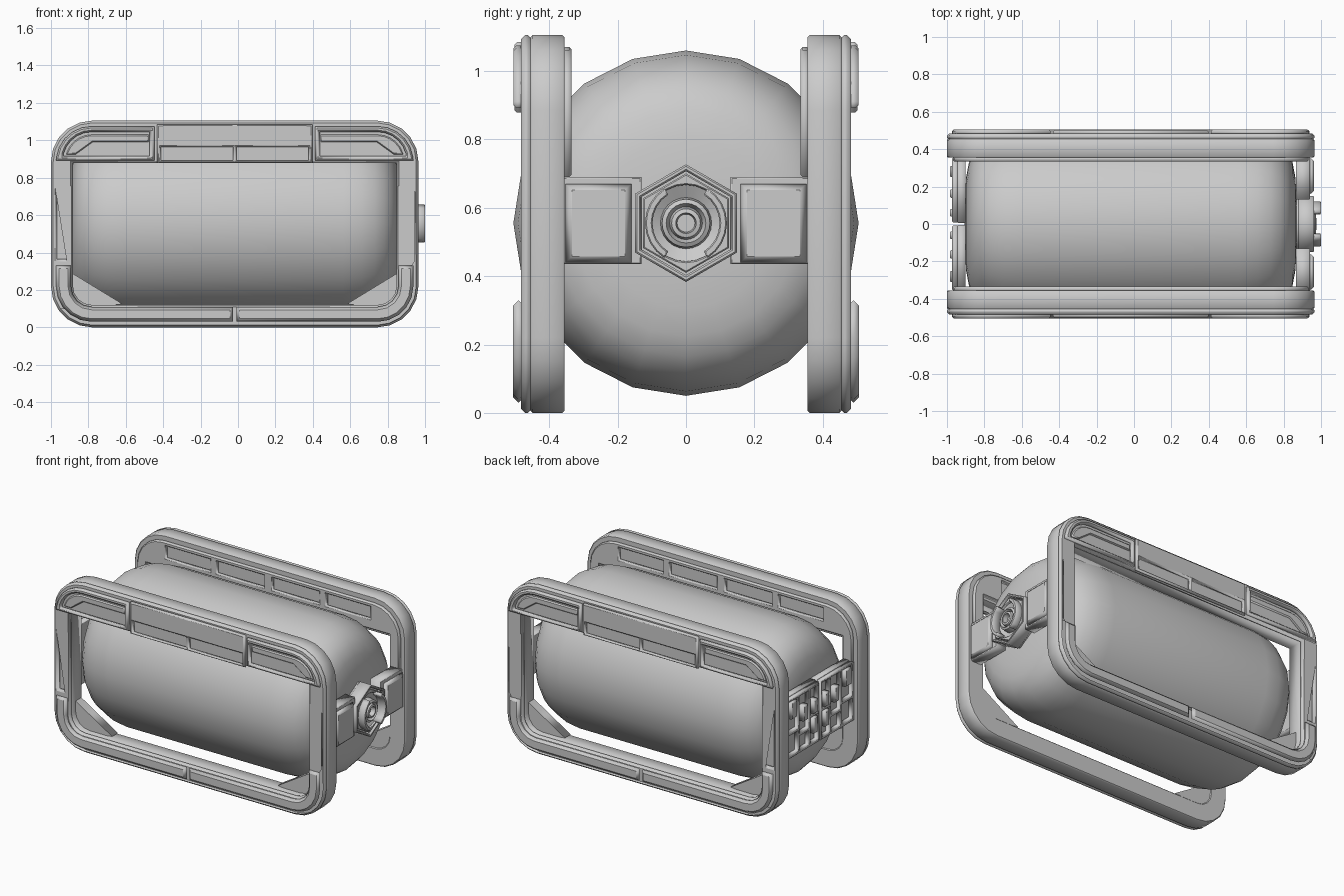
import bpy, bmesh
from math import sin, cos, pi, radians
from mathutils import Matrix

if "Cube" in bpy.data.objects:
    bpy.data.objects.remove(bpy.data.objects["Cube"])

CX, CZ = -0.0175, 0.555          # frame centre in x, tank axis height

# local (u, v, depth) -> world, for plates facing front, right and left
FACING = {
    'front': Matrix(((1, 0, 0, CX), (0, 0, -1, 0), (0, 1, 0, 0), (0, 0, 0, 1))),
    'right': Matrix(((0, 0, 1, 0), (1, 0, 0, 0), (0, 1, 0, 0), (0, 0, 0, 1))),
    'left': Matrix(((0, 0, -1, 0), (-1, 0, 0, 0), (0, 1, 0, 0), (0, 0, 0, 1))),
}


def finish(name, bm, mirror='', smooth=None):
    bmesh.ops.remove_doubles(bm, verts=bm.verts, dist=1e-4)
    bmesh.ops.recalc_face_normals(bm, faces=bm.faces)
    me = bpy.data.meshes.new(name)
    if mirror:
        bmesh.ops.translate(bm, verts=bm.verts, vec=(-CX, 0, 0))
    bm.to_mesh(me)
    bm.free()
    ob = bpy.data.objects.new(name, me)
    bpy.context.collection.objects.link(ob)
    if mirror:
        ob.location.x = CX
        mod = ob.modifiers.new('Mirror', 'MIRROR')
        mod.use_axis = ['x' in mirror, 'y' in mirror, False]
    if smooth:
        bpy.ops.object.select_all(action='DESELECT')
        ob.select_set(True)
        bpy.context.view_layer.objects.active = ob
        bpy.ops.object.shade_smooth_by_angle(angle=radians(smooth))
    return ob


def plate(name, loops, lo, hi, bevel=0.0, facing='front', mirror='y'):
    """Bevelled flat plate: first loop is the outline, the others are holes."""
    cu = bpy.data.curves.new(name, 'CURVE')
    cu.dimensions, cu.fill_mode = '2D', 'BOTH'
    cu.extrude, cu.bevel_depth = (hi - lo) / 2 - bevel, bevel
    cu.bevel_resolution, cu.offset = 0, -bevel
    for pts in loops:
        sp = cu.splines.new('POLY')
        sp.points.add(len(pts) - 1)
        for p, (u, v) in zip(sp.points, pts):
            p.co = (u, v, 0, 1)
        sp.use_cyclic_u = True
    tmp = bpy.data.objects.new(name + '_outline', cu)
    bpy.context.collection.objects.link(tmp)
    bpy.context.view_layer.update()
    me = bpy.data.meshes.new_from_object(
        tmp.evaluated_get(bpy.context.evaluated_depsgraph_get()))
    me.transform(FACING[facing] @ Matrix.Translation((0, 0, (lo + hi) / 2)))
    bm = bmesh.new()
    bm.from_mesh(me)
    bpy.data.objects.remove(tmp)
    bpy.data.curves.remove(cu)
    bpy.data.meshes.remove(me)
    return finish(name, bm, mirror)


def lathe(name, profile, segs, smooth):
    """Spin (x, radius) points around the tank axis."""
    bm = bmesh.new()
    rings = [[bm.verts.new((x, r * sin(2 * pi * i / segs), CZ + r * cos(2 * pi * i / segs)))
              for i in range(segs)] for x, r in profile]
    for a, b in zip(rings, rings[1:]):
        for i in range(segs):
            j = (i + 1) % segs
            bm.faces.new((a[i], a[j], b[j], b[i]))
    for ring in (rings[0], rings[-1]):
        bm.faces.new(ring)
    return finish(name, bm, '', smooth)


def rect(u0, u1, v0, v1):
    return [(u0, v0), (u1, v0), (u1, v1), (u0, v1)]


def arc(cu, cv, r, a0, a1, n=5):
    return [(cu + r * cos(radians(a0 + (a1 - a0) * i / n)),
             cv + r * sin(radians(a0 + (a1 - a0) * i / n))) for i in range(n + 1)]


def flip(pts):
    return [(-u, v) for u, v in reversed(pts)]


def ring(r, n, start):
    return [(r * cos(start + 2 * pi * i / n), CZ + r * sin(start + 2 * pi * i / n))
            for i in range(n)]


# Tank: 20-sided capsule with domed ends
half = [(0.58, .505), (0.68, .492), (0.75, .467), (0.80, .435), (0.84, .39),
        (0.865, .33), (0.88, .25), (0.887, .14), (0.889, .02)]
lathe('tank', [(CX - x, r) for x, r in reversed(half)] + [(CX + x, r) for x, r in half], 20, 30)

# Side frames: rounded rectangle with a sharp-topped, round-bottomed opening
W, H, R = 0.9825, 1.105, 0.22
corner_low, corner_high = arc(W - R, R, R, -90, 0), arc(W - R, H - R, R, 0, 90)
outer = corner_low + corner_high + flip(corner_high) + flip(corner_low)
inner_low = arc(0.765, 0.22, 0.10, -90, 0, 4)
opening = inner_low + [(0.865, 0.878), (-0.865, 0.878)] + flip(inner_low)
slot = rect(0.885, 0.95, 0.365, 0.745)
plate('side_frame', [outer, opening], 0.355, 0.455, 0.006)
plate('side_frame_face', [outer, opening, slot, flip(slot)], 0.45, 0.483, 0.012)

# Gussets in the lower corners of the openings
plate('corner_gusset', [[(0.87, 0.29), (0.60, 0.125), (0.80, 0.10), (0.88, 0.18)]],
      0.36, 0.42, 0.0, mirror='xy')

# Outer upper trim: corner panels with a curved strip inside
corner = ([(0.43, 0.892), (0.955, 0.892)] + arc(0.765, 0.885, 0.19, 8, 90) + [(0.43, 1.075)])
pocket = ([(0.455, 0.915), (0.915, 0.915)] + arc(0.765, 0.89, 0.155, 15, 90) + [(0.455, 1.045)])
plate('upper_corner_trim', [corner, pocket], 0.475, 0.505, 0.009, mirror='xy')
strip = ([(0.46, 0.99), (0.76, 0.99), (0.85, 0.925), (0.90, 0.925)]
         + arc(0.765, 0.89, 0.14, 18, 90) + [(0.46, 1.03)])
plate('upper_corner_strip', [strip], 0.475, 0.492, 0.006, mirror='xy')

# Outer upper trim: centre panel with four windows
windows = [rect(0.02, 0.375, 1.015, 1.07), rect(0.01, 0.395, 0.892, 0.965)]
plate('upper_centre_trim', [rect(-0.415, 0.415, 0.878, 1.085)] + windows
      + [flip(w) for w in windows], 0.475, 0.502, 0.008)

# Outer lower trim: two L-shaped bands that meet at the middle
band = ([(0.01, 0.03)] + arc(0.765, 0.22, 0.19, -90, 0) + [(0.955, 0.33), (0.875, 0.33)]
        + arc(0.765, 0.22, 0.11, 0, -90, 4) + [(0.01, 0.11)])
plate('lower_trim', [band], 0.475, 0.505, 0.016, mirror='xy')

# Inner trim: inverted U with four windows
u_high = arc(0.765, 0.885, 0.185, 0, 90)
u_shape = ([(-0.88, 0.90), (0.88, 0.90), (0.88, 0.69), (0.95, 0.69)] + u_high
           + flip(u_high) + [(-0.95, 0.69), (-0.88, 0.69)])
windows = [rect(0.03, 0.37, 0.965, 1.045), rect(0.42, 0.74, 0.965, 1.045)]
plate('inner_trim', [u_shape] + windows + [flip(w) for w in windows], 0.335, 0.36, 0.006)

# Right end: cross bar, hexagonal housing, nozzle and clips
for side, shape in (('front', flip(rect(0.13, 0.37, 0.435, 0.69))),
                    ('back', rect(0.13, 0.37, 0.435, 0.69))):
    plate(side + '_cross_bar', [shape], 0.865, 0.94, 0.004, 'right', '')
    pad = rect(0.16, 0.352, 0.44, 0.67)
    plate(side + '_cross_bar_pad', [pad if side == 'back' else flip(pad)],
          0.93, 0.96, 0.018, 'right', '')
plate('hex_base', [ring(0.165, 6, pi / 2)], 0.86, 0.925, 0.0, 'right', '')
plate('hex_housing', [ring(0.172, 6, pi / 2), ring(0.152, 6, pi / 2)], 0.88, 0.963, 0.005, 'right', '')
plate('hex_inner', [ring(0.145, 6, pi / 2), ring(0.112, 24, 0)], 0.90, 0.955, 0.004, 'right', '')
lathe('nozzle', [(0.90, .115), (0.945, .113), (0.925, .075), (0.965, .07), (0.972, .058),
                 (0.95, .048), (0.972, .042), (0.975, .03), (0.945, .026)], 24, 30)
clip = ([(u, v + CZ) for u, v in arc(0, 0, 0.12, -58, 58, 8)]
        + [(u, v + CZ) for u, v in arc(0, 0, 0.098, 58, -58, 8)])
for side, shape in (('back', clip), ('front', flip(clip))):
    plate(side + '_nozzle_clip', [shape], 0.94, 1.0, 0.004, 'right', '')

# Left end: two panels with windowed frames and raised blocks
panes = [rect(0.025, 0.095, 0.385, 0.545), rect(0.025, 0.095, 0.57, 0.73),
         rect(0.12, 0.205, 0.385, 0.47), rect(0.12, 0.205, 0.495, 0.73),
         rect(0.23, 0.33, 0.385, 0.51), rect(0.23, 0.33, 0.535, 0.73)]
blocks = [rect(0.04, 0.08, 0.44, 0.545), rect(0.04, 0.08, 0.57, 0.66),
          rect(0.14, 0.185, 0.56, 0.66), rect(0.25, 0.31, 0.62, 0.73)]
for side, f in (('front', list), ('back', flip)):
    plate(side + '_end_panel', [f(rect(0.006, 0.36, 0.355, 0.755))], 0.90, 0.945, 0.004, 'left', '')
    plate(side + '_end_panel_frame', [f(rect(0.008, 0.355, 0.36, 0.75))] + [f(p) for p in panes],
          0.94, 0.972, 0.006, 'left', '')
    for i, b in enumerate(blocks):
        plate(f'{side}_end_block_{i + 1}', [f(b)], 0.94, 0.985, 0.006, 'left', '')
